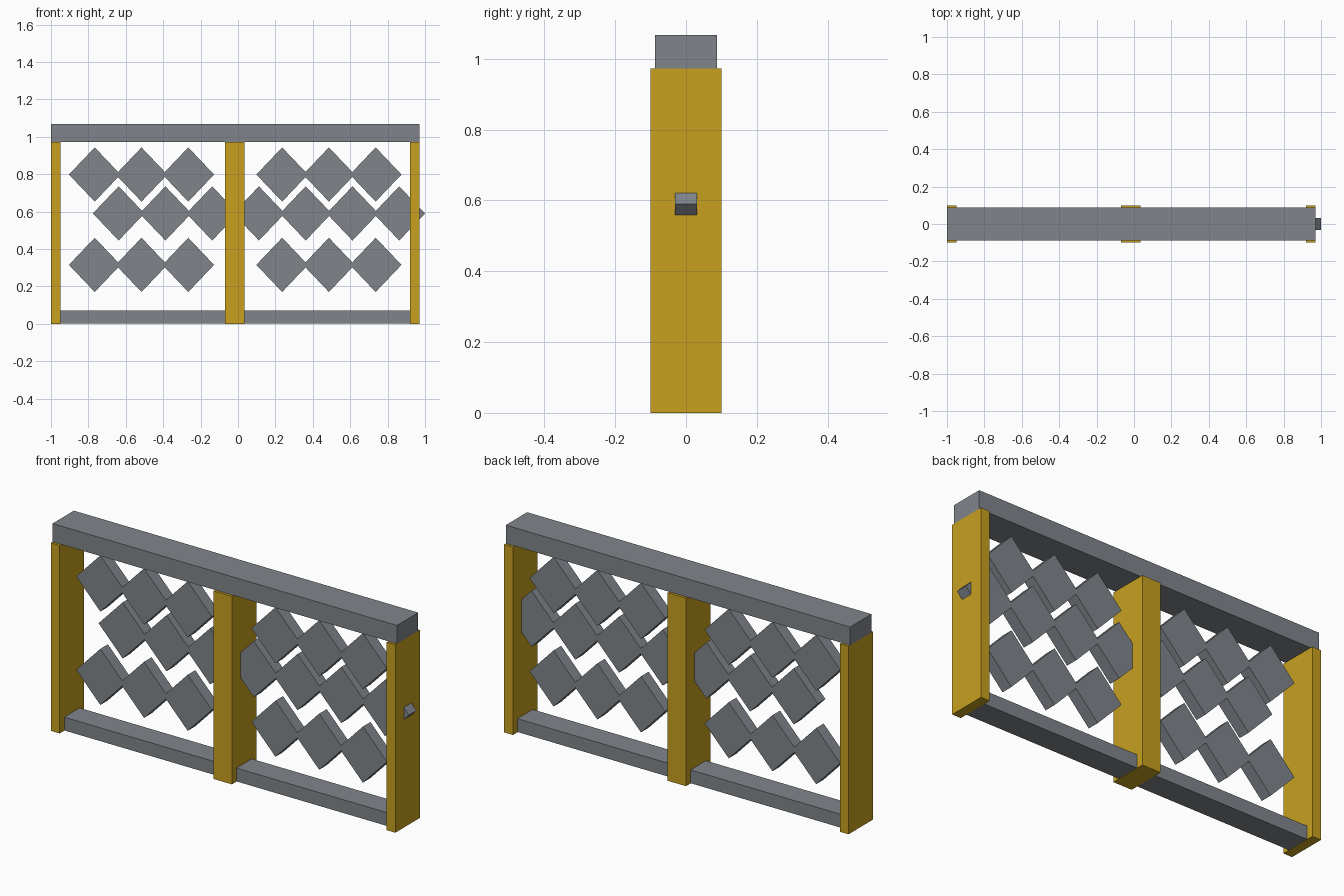
import bpy
from math import pi

cube = bpy.data.objects.get("Cube")
if cube:
    bpy.data.objects.remove(cube, do_unlink=True)


def material(name, color):
    mat = bpy.data.materials.new(name)
    mat.use_nodes = True
    mat.diffuse_color = color
    mat.node_tree.nodes["Principled BSDF"].inputs["Base Color"].default_value = color
    return mat


steel = material("steel grey", (0.216, 0.235, 0.258, 1))
yellow = material("mustard yellow", (0.578, 0.352, 0.014, 1))


def finish(name, mat, scale):
    obj = bpy.context.object
    obj.name = name
    obj.scale = scale
    bpy.ops.object.transform_apply(location=False, rotation=True, scale=True)
    obj.data.materials.append(mat)
    return obj


def box(name, mat, x0, x1, depth, z0, z1):
    bpy.ops.mesh.primitive_cube_add(size=1, location=((x0 + x1) / 2, 0, (z0 + z1) / 2))
    return finish(name, mat, (x1 - x0, depth, z1 - z0))


def diamond(name, x, z):
    # Four-sided prism lying along y, point up
    bpy.ops.mesh.primitive_cylinder_add(vertices=4, radius=1, depth=0.062,
                                        location=(x, 0, z), rotation=(pi / 2, 0, 0))
    bpy.ops.object.transform_apply(location=False, rotation=True, scale=False)
    return finish(name, steel, (0.138, 1, 0.145))


# Upright posts
for name, x0, x1 in (("right_post", -1, -0.95), ("middle_post", -0.07, 0.035),
                     ("left_post", 0.92, 0.97)):
    box(name, yellow, x0, x1, 0.2, 0, 0.972)

# Top and bottom rails
box("top_rail", steel, -1, 0.97, 0.174, 0.972, 1.067)
box("bottom_rail", steel, -0.998, 0.968, 0.125, 0.001, 0.07)

# Diamond lattice: two outer rows in both bays, one staggered row through the middle post
for row, z in (("upper", 0.798), ("lower", 0.315)):
    for bay, start in (("right", -0.766), ("left", 0.236)):
        for i in range(3):
            diamond(f"{row}_{bay}_diamond_{i + 1}", start + i * 0.25, z)
for i in range(7):
    diamond(f"middle_diamond_{i + 1}", -0.638 + i * 0.25, 0.59)
